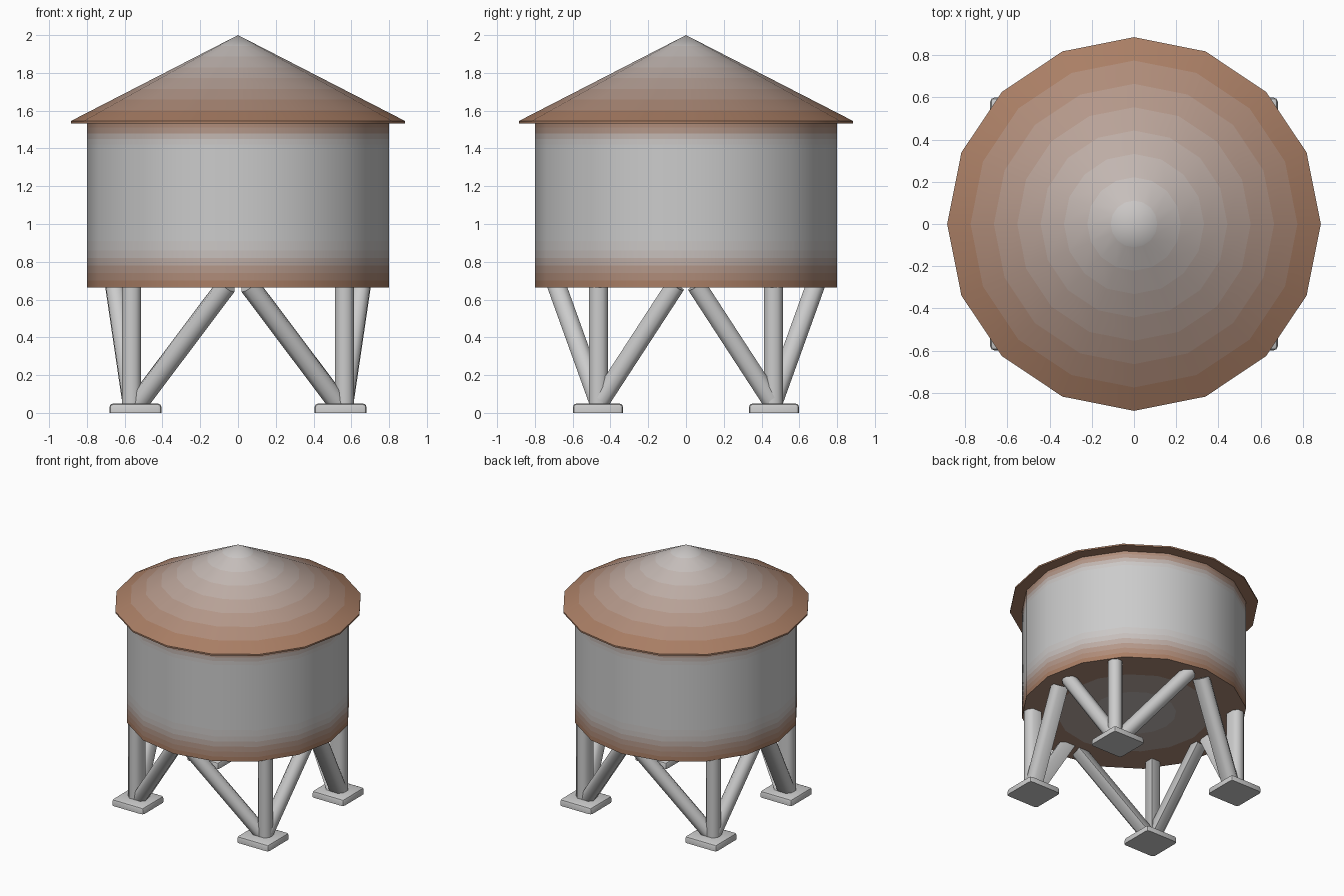
import bpy, bmesh, math
from mathutils import Vector

if "Cube" in bpy.data.objects:
    bpy.data.objects.remove(bpy.data.objects["Cube"])

SIDES = 16
GREY, RUST = Vector((0.62, 0.62, 0.62)), Vector((0.40, 0.21, 0.13))
STEPS = 8
mats = []
for i in range(STEPS + 1):
    m = bpy.data.materials.new("metal_rust_%d" % i)
    m.diffuse_color = (*GREY.lerp(RUST, i / STEPS), 1)
    m.use_nodes = True
    m.node_tree.nodes["Principled BSDF"].inputs["Base Color"].default_value = m.diffuse_color
    mats.append(m)


def finish(bm, name, angle):
    bmesh.ops.recalc_face_normals(bm, faces=bm.faces)
    me = bpy.data.meshes.new(name)
    bm.to_mesh(me)
    bm.free()
    ob = bpy.data.objects.new(name, me)
    bpy.context.collection.objects.link(ob)
    bpy.ops.object.select_all(action='DESELECT')
    ob.select_set(True)
    bpy.context.view_layer.objects.active = ob
    bpy.ops.object.shade_smooth_by_angle(angle=math.radians(angle))
    return ob


def lathe(name, profile):
    """Revolve (radius, z, rust amount) points; faces take the mean rust."""
    bm = bmesh.new()
    rings = []
    for r, z, _ in profile:
        n = SIDES if r > 0 else 1
        rings.append([bm.verts.new((r * math.cos(math.tau * i / SIDES),
                                    r * math.sin(math.tau * i / SIDES), z))
                      for i in range(n)])
    for k in range(len(rings) - 1):
        a, b = rings[k], rings[k + 1]
        rust = (profile[k][2] + profile[k + 1][2]) / 2
        for i in range(SIDES):
            j = i + 1
            quad = [a[i % len(a)], a[j % len(a)], b[j % len(b)], b[i % len(b)]]
            f = bm.faces.new(list(dict.fromkeys(quad)))
            f.material_index = round(rust * STEPS)
    ob = finish(bm, name, 30)
    for m in mats:
        ob.data.materials.append(m)
    return ob


def mirror(ob):
    mod = ob.modifiers.new("four_corners", 'MIRROR')
    mod.use_axis = (True, True, False)
    mod.use_clip = False
    mod.use_mirror_merge = False


# Beam section: rounded outside, square corner towards the middle
SECTION = [(-.05, -.05), (.022, -.05), (.05, -.022), (.05, .022),
           (.022, .05), (-.022, .05), (-.05, .022)]


def beam(name, a, b):
    a, b = Vector(a), Vector(b)
    d = (b - a).normalized()
    u = Vector((1, 0, 0))
    u = (u - d * u.dot(d)).normalized()
    v = d.cross(u)
    bm = bmesh.new()
    ends = [[bm.verts.new(p + u * x + v * y) for x, y in SECTION] for p in (a, b)]
    n = len(SECTION)
    for i in range(n):
        j = (i + 1) % n
        bm.faces.new((ends[0][i], ends[0][j], ends[1][j], ends[1][i]))
    bm.faces.new(ends[0])
    bm.faces.new(ends[1])
    mirror(finish(bm, name, 50))


# Tank with rust fading in at both rims
tank = [(0, .665, .2), (.3, .665, .4), (.55, .665, .7), (.8, .665, 1)]
tank += [(.8, z, t) for z, t in ((.70, .95), (.74, .8), (.78, .6), (.82, .35),
                                 (.86, .15), (.91, 0), (1.42, 0), (1.45, .2),
                                 (1.48, .55), (1.51, .85), (1.54, 1))]
lathe("tank", tank)

# Conical roof, grey tip to rusty eaves
N = 8
roof = [(.885 * i / N, 2 - .455 * i / N, min(1, 1.1 * i / N)) for i in range(N + 1)]
roof += [(.885, 1.533, 1), (0, 1.533, 1)]
lathe("roof", roof)

# Legs and their diagonal braces
beam("leg", (.563, .463, .03), (.563, .463, .68))
beam("brace_sideways", (.53, .46, .05), (.06, .685, .675))
beam("brace_lengthways", (.56, .462, .05), (.652, .055, .675))

# Foot pads with softened top and corners
bm = bmesh.new()
bmesh.ops.create_cube(bm, size=1)
for v in bm.verts:
    v.co = (.543 + v.co.x * .276, .466 + v.co.y * .266, .025 + v.co.z * .05)
edges = [e for e in bm.edges if any(v.co.z > .01 for v in e.verts)]
bmesh.ops.bevel(bm, geom=edges, offset=.02, segments=2, profile=.5, affect='EDGES')
mirror(finish(bm, "foot_pad", 40))
